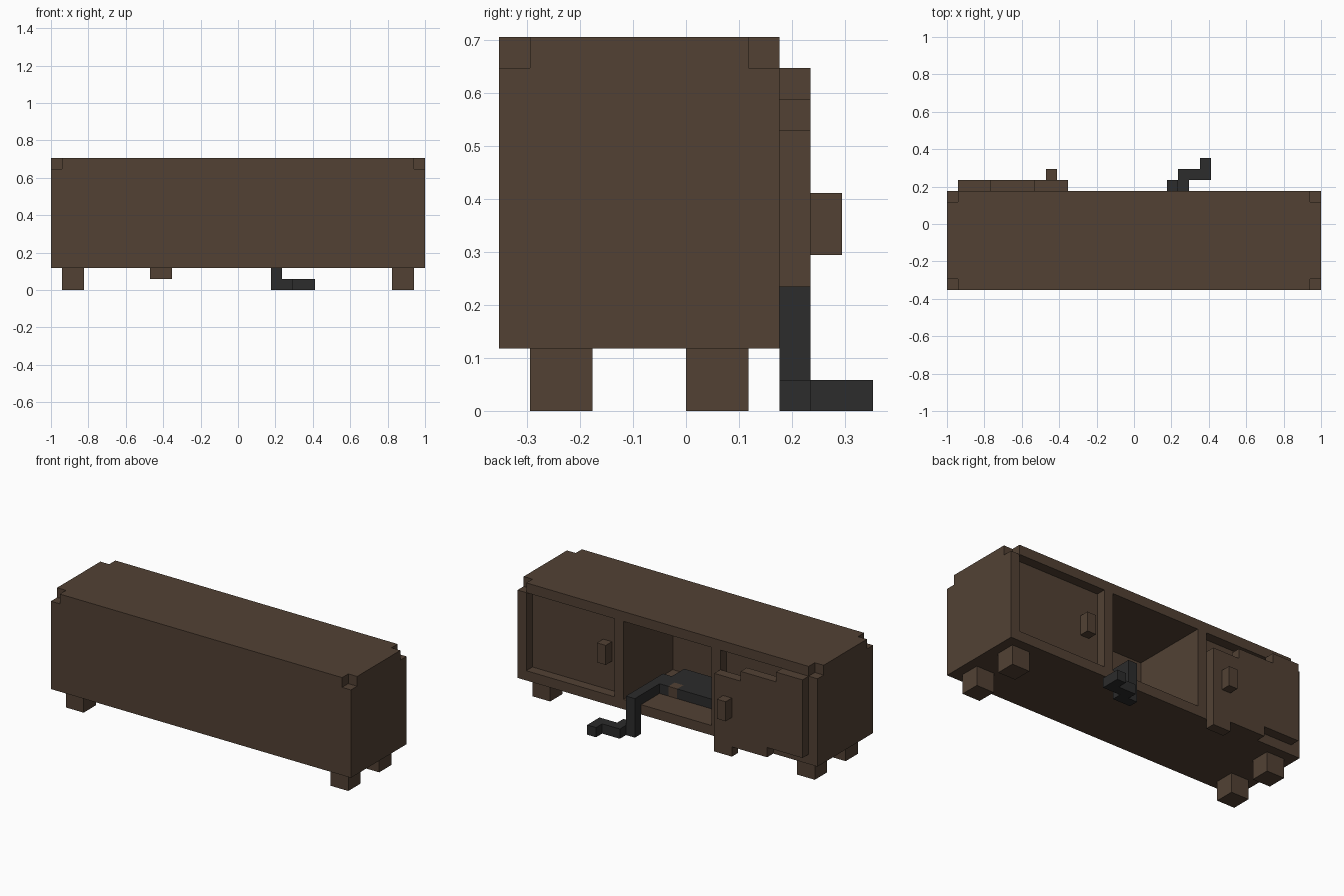
import bpy
import bmesh
from mathutils import Vector

if "Cube" in bpy.data.objects:
    bpy.data.objects.remove(bpy.data.objects["Cube"], do_unlink=True)

U = 1 / 17  # one block; all sizes below are in blocks


def material(name, rgb):
    m = bpy.data.materials.new(name)
    m.use_nodes = True
    m.diffuse_color = (*rgb, 1)
    bsdf = next(n for n in m.node_tree.nodes if n.type == "BSDF_PRINCIPLED")
    bsdf.inputs["Base Color"].default_value = (*rgb, 1)
    bsdf.inputs["Roughness"].default_value = 0.9
    return m


WOOD = material("dark brown wood", (0.084, 0.053, 0.034))
TAR = material("black liquid", (0.025, 0.025, 0.025))


def prism(name, outline, low, high, mat=WOOD, upright=False):
    """Extrude an outline along z, or along y when upright (outline in x, z)."""
    bm = bmesh.new()
    place = (lambda a, b: (a, low, b)) if upright else (lambda a, b: (a, b, low))
    face = bm.faces.new([bm.verts.new(Vector(place(a, b)) * U) for a, b in outline])
    move = Vector((0, 1, 0) if upright else (0, 0, 1)) * (high - low) * U
    ext = bmesh.ops.extrude_face_region(bm, geom=[face], use_keep_orig=True)
    bmesh.ops.translate(bm, vec=move, verts=[v for v in ext["geom"] if isinstance(v, bmesh.types.BMVert)])
    bmesh.ops.recalc_face_normals(bm, faces=bm.faces)
    mesh = bpy.data.meshes.new(name)
    bm.to_mesh(mesh)
    bm.free()
    mesh.materials.append(mat)
    obj = bpy.data.objects.new(name, mesh)
    bpy.context.collection.objects.link(obj)
    return obj


def box(name, x, y, z, mat=WOOD):
    outline = [(x[0], y[0]), (x[1], y[0]), (x[1], y[1]), (x[0], y[1])]
    return prism(name, outline, *z, mat)


# Cabinet shell: lid with notched corners, floor, front panel, walls
prism("top_panel", [(-16, -6), (16, -6), (16, -5), (17, -5), (17, 2), (16, 2),
                    (16, 3), (-16, 3), (-16, 2), (-17, 2), (-17, -5), (-16, -5)], 11, 12)
box("bottom_panel", (-17, 17), (-6, 3), (2, 3))
box("front_panel", (-17, 17), (-6, -5), (3, 11))
for side, s in (("left", 1), ("right", -1)):
    box(side + "_end_wall", sorted((16 * s, 17 * s)), (-5, 3), (3, 11))
    box(side + "_divider", sorted((5 * s, 6 * s)), (-5, 3), (3, 11))
    box(side + "_inset_panel", sorted((6 * s, 16 * s)), (1, 2), (3, 11))
    for row, y in (("front", -5), ("back", 0)):
        box(f"{row}_{side}_leg", sorted((14 * s, 16 * s)), (y, y + 2), (0, 2))

# Closed door handle, and the loose door hanging askew in steps
box("left_door_handle", (7, 8), (2, 3), (6, 8))
prism("loose_door", [(-6, 1), (-6, 9), (-9, 9), (-9, 10), (-13, 10), (-13, 11),
                     (-16, 11), (-16, 3), (-12, 3), (-12, 2), (-8, 2), (-8, 1)],
      3, 4, upright=True)
box("loose_door_handle", (-8, -7), (4, 5), (5, 7))

# Liquid pooled in the open compartment, running over the sill to the ground
prism("pool", [(3, 4), (4, 4), (4, -2), (3, -2), (3, -4), (-3, -4), (-3, -3), (-4, -3),
               (-4, 0), (1, 0), (1, -1), (2, -1), (2, 0), (3, 0)], 3, 4, TAR)
box("pool_chip", (1, 2), (-1, 0), (3, 4))
box("drip", (3, 4), (3, 4), (1, 3), TAR)
prism("ground_trickle", [(3, 3), (5, 3), (5, 4), (7, 4), (7, 6), (6, 6),
                         (6, 5), (4, 5), (4, 4), (3, 4)], 0, 1, TAR)
